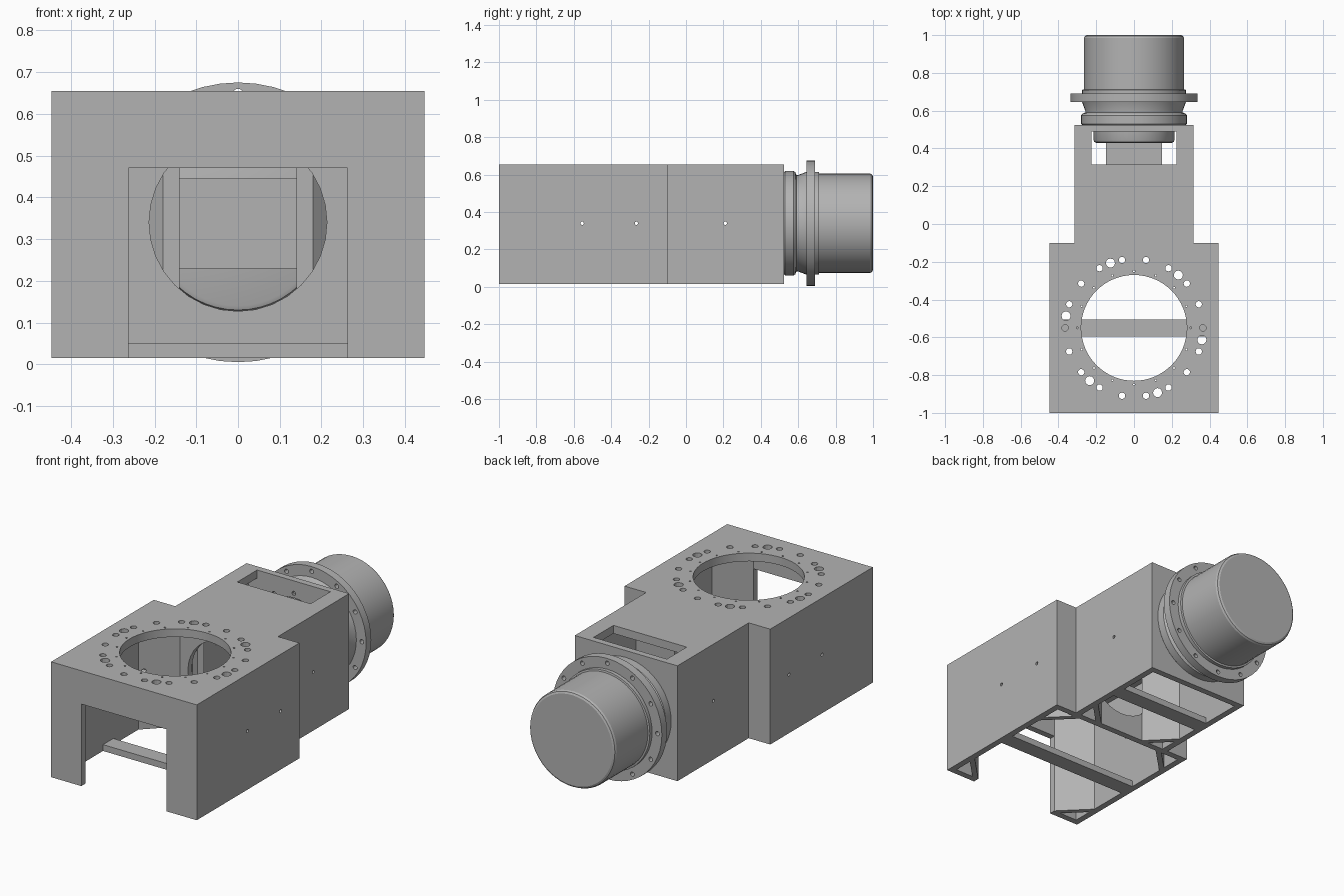
import bpy, bmesh, math
from mathutils import Matrix, Vector

if "Cube" in bpy.data.objects:
    bpy.data.objects.remove(bpy.data.objects["Cube"])

grey = bpy.data.materials.new("machined grey")
grey.use_nodes = True
grey.diffuse_color = (0.45, 0.45, 0.45, 1)
grey.node_tree.nodes["Principled BSDF"].inputs["Base Color"].default_value = (0.45, 0.45, 0.45, 1)

BOTTOM, TOP, AXIS = 0.015, 0.655, 0.34   # housing heights and motor axis
CEILING = 0.61


def make(name, bm):
    bmesh.ops.recalc_face_normals(bm, faces=bm.faces)
    mesh = bpy.data.meshes.new(name)
    bm.to_mesh(mesh)
    bm.free()
    mesh.materials.append(grey)
    obj = bpy.data.objects.new(name, mesh)
    bpy.context.collection.objects.link(obj)
    return obj


def add_prism(bm, plan, z0, z1):
    face = bm.faces.new([bm.verts.new((x, y, z0)) for x, y in plan])
    top = bmesh.ops.extrude_face_region(bm, geom=[face])["geom"]
    bmesh.ops.translate(bm, vec=(0, 0, z1 - z0),
                        verts=[v for v in top if isinstance(v, bmesh.types.BMVert)])


def add_box(bm, x0, x1, y0, y1, z0, z1):
    add_prism(bm, [(x0, y0), (x1, y0), (x1, y1), (x0, y1)], z0, z1)


def add_rod(bm, centre, axis, radius, length, sides=16):
    turn = Vector((0, 0, 1)).rotation_difference(Vector(axis)).to_matrix().to_4x4()
    bmesh.ops.create_cone(bm, cap_ends=True, segments=sides, radius1=radius, radius2=radius,
                          depth=length, matrix=Matrix.Translation(centre) @ turn)


def cut(obj, bm):
    cutter = make("cutter", bm)
    cutter.hide_render = True
    mod = obj.modifiers.new("cut", "BOOLEAN")
    mod.operation, mod.solver, mod.object = "DIFFERENCE", "EXACT", cutter
    graph = bpy.context.evaluated_depsgraph_get()
    mesh = bpy.data.meshes.new_from_object(obj.evaluated_get(graph))
    obj.modifiers.clear()
    obj.data = mesh
    bpy.data.objects.remove(cutter)


def smooth(obj):
    bpy.ops.object.select_all(action="DESELECT")
    obj.select_set(True)
    bpy.context.view_layer.objects.active = obj
    bpy.ops.object.shade_smooth_by_angle(angle=math.radians(25))


def ring(count, radius, start=0):
    for i in range(count):
        a = math.radians(start + 360 * i / count)
        yield radius * math.cos(a), radius * math.sin(a)


def side_holes():
    bm = bmesh.new()
    for y in (-0.555, -0.265, 0.21):
        add_rod(bm, (0, y, AXIS), (1, 0, 0), 0.009, 1.2, 12)
    return bm


# Stepped housing, hollow and open underneath
half = [(0.447, -1), (0.447, -0.1), (0.315, -0.1), (0.315, 0.525)]
bm = bmesh.new()
add_prism(bm, half + [(-x, y) for x, y in reversed(half)], BOTTOM, TOP)
housing = make("housing", bm)
bm = bmesh.new()
add_box(bm, -0.412, 0.412, -0.965, -0.135, -0.1, CEILING)
add_box(bm, -0.28, 0.28, -0.1, 0.49, -0.1, CEILING)
cut(housing, bm)

# Front doorway
bm = bmesh.new()
add_box(bm, -0.262, 0.262, -1.1, -0.9, -0.1, 0.47)
cut(housing, bm)

# Top window
bm = bmesh.new()
add_box(bm, -0.225, 0.225, 0.315, 0.489, 0.5, 0.8)
cut(housing, bm)

# Round openings and bolt circles in the top, partition and back wall
bm = bmesh.new()
mid = (0, -0.55, 0.63)
add_rod(bm, mid, (0, 0, 1), 0.28, 0.2, 64)
for count, radius, size, start in ((18, 0.365, 0.017, 0), (6, 0.365, 0.024, 50), (16, 0.3, 0.005, 0)):
    for x, y in ring(count, radius, start):
        add_rod(bm, (x, mid[1] + y, mid[2]), (0, 0, 1), size, 0.2, 12)
add_rod(bm, (0, -0.118, AXIS), (0, 1, 0), 0.213, 0.1, 32)
add_rod(bm, (0, 0.507, AXIS), (0, 1, 0), 0.22, 0.1, 48)
for x, z in ring(12, 0.245):
    add_rod(bm, (x, 0.507, AXIS + z), (0, 1, 0), 0.012, 0.1, 10)
cut(housing, bm)
cut(housing, side_holes())
smooth(housing)

# Diagonal corner gussets: inner end, wall line, wall side, direction along y
bm = bmesh.new()
for x, wall, y, way in ((0.262, 0.412, -0.965, 1), (0.262, 0.412, -0.135, -1), (0.14, 0.28, -0.1, 1)):
    run, thick = wall - x, 0.04
    for s in (-1, 1):
        add_prism(bm, [(s * x, y), (s * wall, y + way * run),
                       (s * wall, y + way * (run - thick)), (s * (x + thick), y)], BOTTOM, CEILING)
gussets = make("corner_gussets", bm)
cut(gussets, side_holes())

# Cross bars along the open bottom
for name, y, w in (("front_cross_bar", -0.55, 0.412), ("rear_cross_bar", 0.21, 0.28)):
    bm = bmesh.new()
    add_box(bm, -w, w, y - 0.045, y + 0.045, BOTTOM, 0.05)
    make(name, bm)

# Drive block in front of the motor
bm = bmesh.new()
add_box(bm, -0.147, 0.147, 0.3, 0.435, 0.23, 0.445)
make("drive_block", bm)

# Turned motor body: radius and y along the axis
profile = [(0, 0.43), (0.2, 0.43), (0.21, 0.434), (0.215, 0.445), (0.215, 0.525),
           (0.275, 0.525), (0.28, 0.53), (0.28, 0.575), (0.272, 0.585), (0.258, 0.59),
           (0.258, 0.6), (0.275, 0.645), (0.335, 0.645), (0.335, 0.69), (0.275, 0.69),
           (0.275, 0.71), (0.265, 0.712), (0.265, 0.985), (0.26, 0.995), (0.25, 1), (0, 1)]
bm = bmesh.new()
verts = [bm.verts.new((r, y, AXIS)) for r, y in profile]
edges = [bm.edges.new(pair) for pair in zip(verts, verts[1:])]
bmesh.ops.spin(bm, geom=verts + edges, cent=(0, 0, AXIS), axis=(0, 1, 0),
               angle=math.tau, steps=48, use_duplicate=False)
bmesh.ops.remove_doubles(bm, verts=bm.verts, dist=0.0005)
motor = make("motor_body", bm)
bm = bmesh.new()
for x, z in ring(12, 0.308):
    add_rod(bm, (x, 0.667, AXIS + z), (0, 1, 0), 0.012, 0.1, 12)
cut(motor, bm)
smooth(motor)
